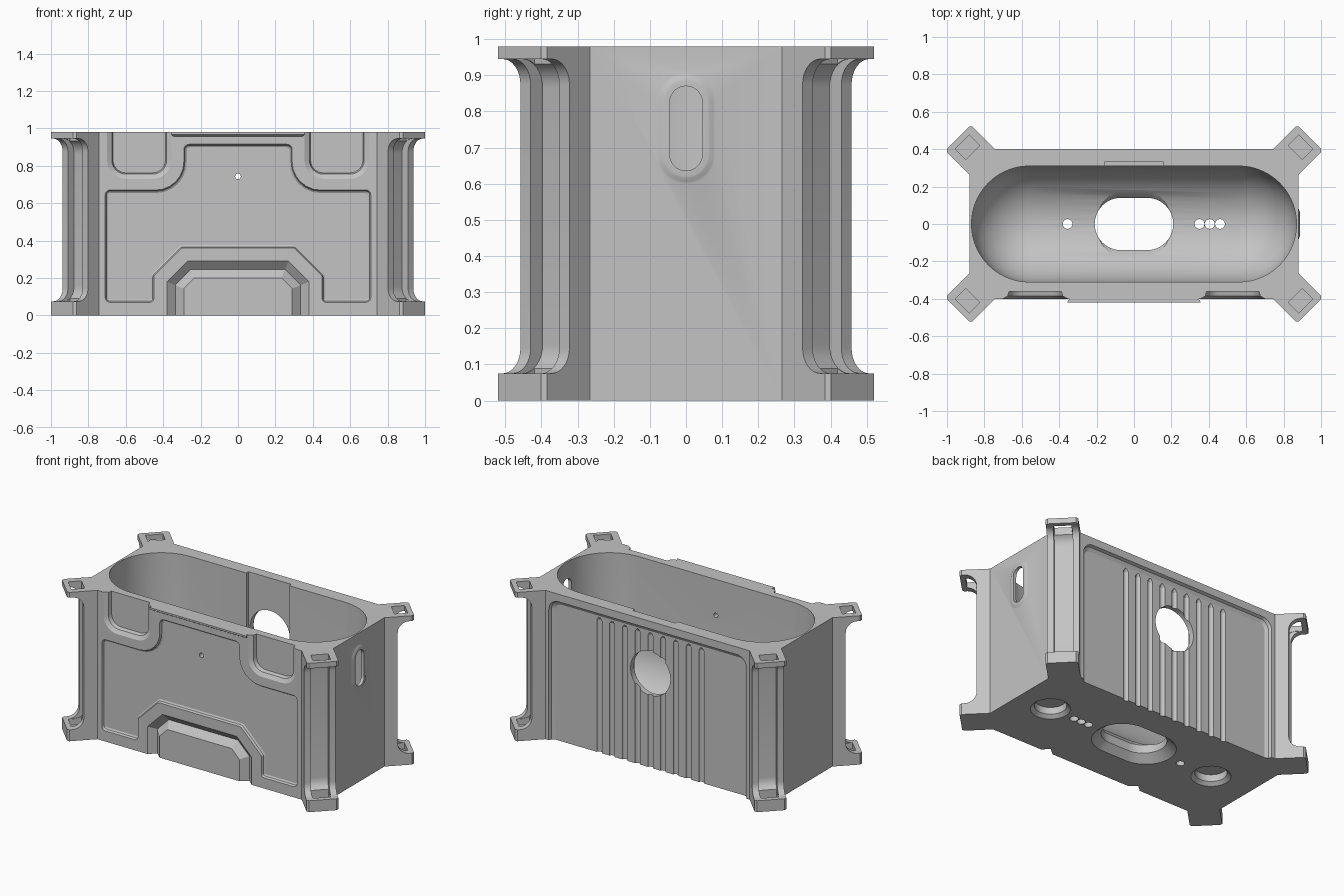
import bpy, bmesh, math
from mathutils import Matrix, Vector

if "Cube" in bpy.data.objects:
    bpy.data.objects.remove(bpy.data.objects["Cube"])

R2 = math.sqrt(2)
grey = bpy.data.materials.new("grey_plastic")
grey.diffuse_color = (0.55, 0.55, 0.55, 1)
grey.use_nodes = True
grey.node_tree.nodes["Principled BSDF"].inputs["Base Color"].default_value = grey.diffuse_color


def rounded(corners, n=8):
    """Polygon with filleted corners, given as (u, v, radius)."""
    out = []
    for i, (u, v, r) in enumerate(corners):
        p = Vector((u, v))
        if r <= 0:
            out.append((u, v))
            continue
        a = (Vector(corners[i - 1][:2]) - p).normalized()
        b = (Vector(corners[(i + 1) % len(corners)][:2]) - p).normalized()
        half = a.angle(b) / 2
        c = p + (a + b).normalized() * (r / math.sin(half))
        s = p + a * (r / math.tan(half)) - c
        e = p + b * (r / math.tan(half)) - c
        w = s.angle(e)
        for k in range(n + 1):
            f = k / n
            q = c + (s * math.sin((1 - f) * w) + e * math.sin(f * w)) / math.sin(w)
            out.append((q.x, q.y))
    return out


def rect(u0, u1, v0, v1, r=0, n=8):
    return rounded([(u0, v0, r), (u1, v0, r), (u1, v1, r), (u0, v1, r)], n)


def stadium(hu, hv, cu=0, cv=0, n=10):
    return rect(cu - hu, cu + hu, cv - hv, cv + hv, min(hu, hv) * 0.998, n)


def inset(pts, d):
    """Mitred inset of a counter-clockwise outline."""
    out = []
    for i, p in enumerate(pts):
        p, a, b = Vector(p), Vector(pts[i - 1]), Vector(pts[(i + 1) % len(pts)])
        e, f = (p - a).normalized(), (b - p).normalized()
        m = Vector((-e.y - f.y, e.x + f.x)).normalized()
        q = p + m * (d / max(0.3, m.dot(Vector((-e.y, e.x)))))
        out.append((q.x, q.y))
    return out


MAP = {'x': lambda u, v, d: (d, u, v), 'y': lambda u, v, d: (u, d, v), 'z': lambda u, v, d: (u, v, d)}


def loft(name, axis, rings, matrix=None):
    """Solid through (outline, depth) rings along one axis."""
    bm = bmesh.new()
    rows = [[bm.verts.new(MAP[axis](u, v, d)) for u, v in pts] for pts, d in rings]
    for lo, hi in zip(rows, rows[1:]):
        for i in range(len(lo)):
            bm.faces.new((lo[i - 1], lo[i], hi[i], hi[i - 1]))
    bm.faces.new(rows[0])
    bm.faces.new(rows[-1])
    if matrix:
        bmesh.ops.transform(bm, matrix=matrix, verts=bm.verts)
    bmesh.ops.recalc_face_normals(bm, faces=bm.faces)
    me = bpy.data.meshes.new(name)
    bm.to_mesh(me)
    bm.free()
    me.materials.append(grey)
    ob = bpy.data.objects.new(name, me)
    bpy.context.collection.objects.link(ob)
    return ob


helpers = []


def combine(op, ob):
    m = body.modifiers.new(ob.name, 'BOOLEAN')
    m.operation, m.object, m.solver = op, ob, 'EXACT'
    ob.hide_render = True
    helpers.append(ob)


def cut(*args):
    combine('DIFFERENCE', loft(*args))


def add(*args):
    combine('UNION', loft(*args))


# Body block with four diagonal corner arms
def arm(t, s):
    return ((t - s) / R2, (t + s) / R2)


S0, S1, TIP, B = -0.435, -0.243, 0.991, 0.012
quad = [(0.88, 0.265), arm(TIP - B, S0), arm(TIP, S0 + B), arm(TIP, S1 - B), arm(TIP - B, S1), (0.744, 0.40)]
outline = quad + [(-x, y) for x, y in quad[::-1]]
outline += [(-x, -y) for x, y in quad] + [(x, -y) for x, y in quad[::-1]]
body = loft("container_body", 'z', [(outline, 0), (outline, 0.98)])

# Raised pieces: front lip and boss around the side slot
add("front_lip", 'y', [(rect(-0.335, 0.335, 0.95, 0.98), -0.39), (rect(-0.36, 0.36, 0.968, 0.98), -0.42)])
slot = [(0.085, 0.86), (0.085, 0.879), (0.075, 0.882), (0.066, 0.887), (0.06, 0.888)]
add("slot_boss", 'x', [(stadium(h, h + 0.072, 0, 0.753), x) for h, x in slot])

# Corner arms: filleted cut-back, channel and socket
for sx in (1, -1):
    for sy in (1, -1):
        m = Matrix.Diagonal((sx, sy, 1, 1)) @ Matrix.Rotation(math.pi / 4, 4, 'Z')
        sc = -0.339

        def notch(name, t, r, w):
            p = rounded([(t, 0.075, r), (1.3, 0.075, 0), (1.3, 0.945, 0), (t, 0.945, r)])
            cut(name, 'y', [(p, sc - w), (p, sc + w)], m)
        notch("arm_cutback", 0.891, 0.07, 0.13)
        notch("arm_channel", 0.844, 0.08, 0.056)
        sock = rect(0.879, 0.959, sc - 0.053, sc + 0.053)
        cut("socket_top", 'z', [(sock, 0.9), (sock, 1.1)], m)
        cut("socket_bottom", 'z', [(sock, 0.035), (sock, 0.12)], m)

# Tub cavity with a rounded trough bottom
R, FLOOR = 0.31, 0.09
tub = []
for k in range(13):
    a = math.radians(86 - 86 * k / 12)
    h = R * math.cos(a)
    tub.append((stadium(0.56 + h - 0.001, h, n=14), FLOOR + R - R * math.sin(a)))
tub.append((tub[-1][0], 1.1))
cut("tub_cavity", 'z', tub)
cut("tub_back_flat", 'y', [(rect(-0.165, 0.165, 0.45, 1.1), 0.2), (rect(-0.155, 0.155, 0.45, 1.1), 0.333)])

# Floor openings: central slot, small drains, blind round recesses
prof = [(0.285, 0.19, -0.02), (0.27, 0.18, 0.0), (0.21, 0.14, 0.045), (0.21, 0.14, 0.1), (0.25, 0.18, 0.15)]
cut("floor_slot", 'z', [(stadium(a, b), z) for a, b, z in prof])
for x in (-0.355, 0.35, 0.405, 0.46):
    cut("drain_hole", 'z', [(stadium(0.026, 0.026, x), -0.1), (stadium(0.026, 0.026, x), 0.3)])
for x in (-0.59, 0.64):
    cut("foot_recess", 'z', [(stadium(r, r, x), z) for r, z in ((0.13, -0.01), (0.095, 0.02), (0.095, 0.065))])

# Front: recessed panel
half = [(0.45, 0.07, 0.02), (0.71, 0.07, 0.025), (0.71, 0.67, 0.025), (0.29, 0.67, 0.15), (0.29, 0.915, 0.03)]
left = [(-u, v, r) for u, v, r in half[::-1]]
panel = rounded(half + left + [(-0.45, 0.21, 0.02), (-0.30, 0.36, 0.02), (0.30, 0.36, 0.02), (0.45, 0.21, 0.02)], 6)
cut("front_panel", 'y', [(panel, -0.45), (panel, -0.40), (inset(panel, 0.006), -0.386), (inset(panel, 0.016), -0.38)])

# Front: scooped pockets at the top edge
for s in (-1, 1):
    c = 0.528 * s
    p = rounded([(c - 0.172, 0.73, 0.1), (c + 0.172, 0.73, 0.1), (c + 0.172, 1.1, 0), (c - 0.172, 1.1, 0)])
    cut("front_pocket", 'y', [(p, -0.43), (p, -0.40), (inset(p, 0.025), -0.385), (inset(p, 0.032), -0.36)])


# Front: bevelled bay with a raised block in it
def bay(d, z0):
    r = [(0.38 - d, z0), (0.38 - d, 0.18 - 0.41 * d), (0.27 - 0.41 * d, 0.29 - d)]
    return r + [(-u, v) for u, v in r[::-1]]


cut("front_bay", 'y', [(bay(0, -0.1), -0.45), (bay(0, -0.1), -0.40), (bay(0.045, -0.1), -0.36)])
add("bay_block", 'y', [(bay(0.045, 0), -0.35), (bay(0.045, 0), -0.36), (bay(0.09, 0), -0.40)])

# Back: recessed panel with vertical flutes
bp = rounded([(-0.72, -0.1, 0), (0.72, -0.1, 0), (0.72, 0.93, 0.07), (-0.72, 0.93, 0.07)])
cut("back_panel", 'y', [(bp, 0.45), (bp, 0.40), (inset(bp, 0.008), 0.382), (inset(bp, 0.03), 0.37)])
for i in range(9):
    x = -0.372 + 0.093 * i
    cut("back_flute", 'z', [(stadium(r, r, x, 0.374), z) for r, z in ((0.019, -0.1), (0.019, 0.87), (0.006, 0.89))])

# Through holes: back port, front pin hole, side slot
cut("back_port", 'y', [(stadium(0.145, 0.145, 0, 0.62, 14), y) for y in (0.2, 0.5)])
cut("front_pin_hole", 'y', [(stadium(0.015, 0.015, 0, 0.743), y) for y in (-0.5, -0.2)])
cut("side_slot", 'x', [(stadium(0.045, 0.117, 0, 0.753), x) for x in (0.6, 1.0)])

# Apply the construction and smooth the curved faces
bpy.ops.object.select_all(action='DESELECT')
body.select_set(True)
bpy.context.view_layer.objects.active = body
bpy.ops.object.convert(target='MESH')
for ob in helpers:
    bpy.data.objects.remove(ob)
body.data.materials.clear()
body.data.materials.append(grey)
for f in body.data.polygons:
    f.material_index = 0
bpy.ops.object.shade_smooth_by_angle(angle=math.radians(25))
